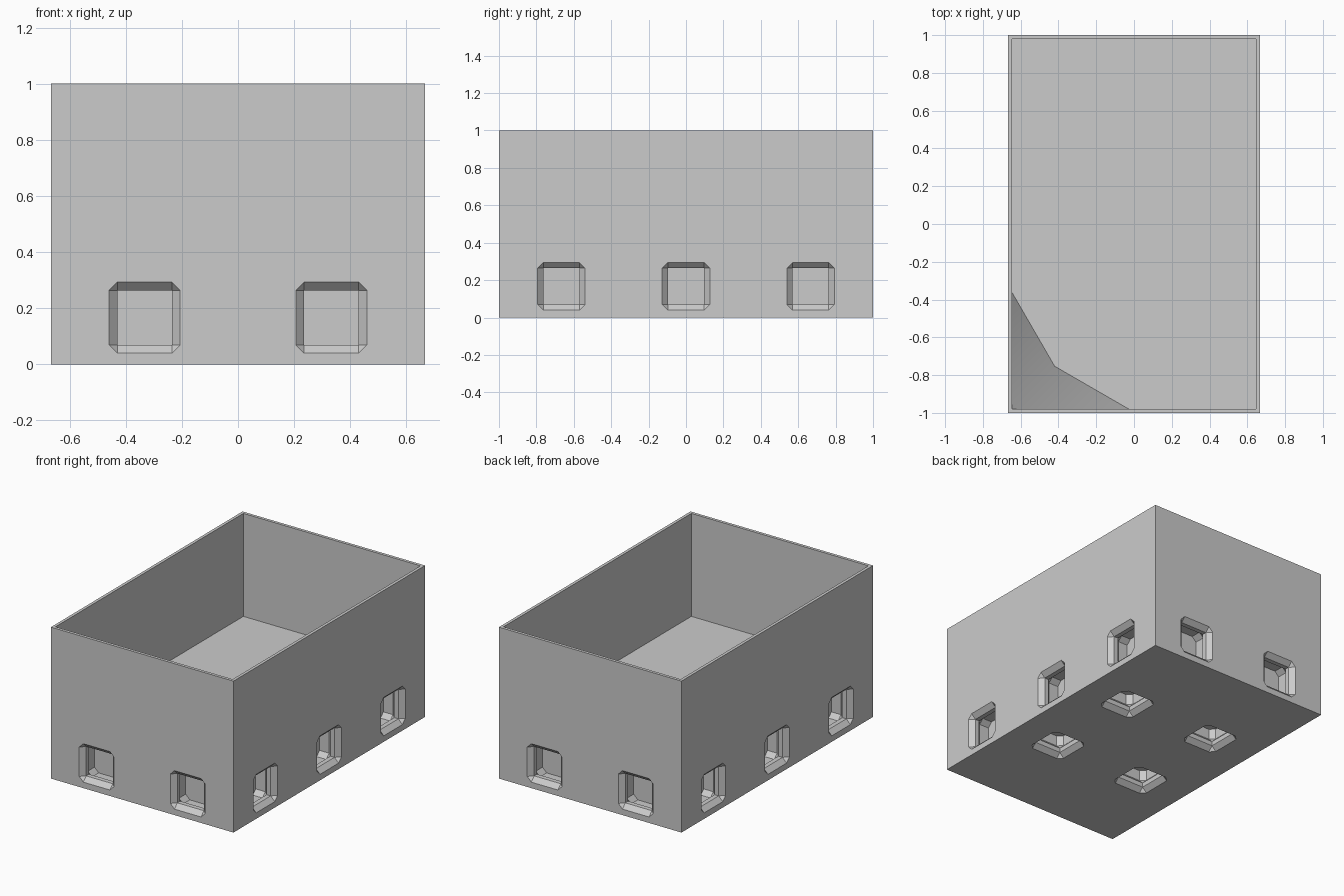
import bpy, bmesh
from mathutils import Vector, Matrix

W, D, H = 0.667, 1.0, 1.0      # half width, half depth, height
WALL, FLOOR = 0.02, 0.32
CELL = 0.333

if "Cube" in bpy.data.objects:
    bpy.data.objects.remove(bpy.data.objects["Cube"])

grey = bpy.data.materials.new("plain_grey")
grey.use_nodes = True
colour = (0.6, 0.6, 0.6, 1)
grey.diffuse_color = colour
grey.node_tree.nodes["Principled BSDF"].inputs["Base Color"].default_value = colour


def add_object(name, bm):
    bmesh.ops.recalc_face_normals(bm, faces=bm.faces)
    mesh = bpy.data.meshes.new(name)
    bm.to_mesh(mesh)
    bm.free()
    mesh.materials.append(grey)
    obj = bpy.data.objects.new(name, mesh)
    bpy.context.collection.objects.link(obj)
    return obj


def add_block(bm, x, y, z0, z1):
    m = Matrix.Translation((0, 0, (z0 + z1) / 2)) @ Matrix.Diagonal((2 * x, 2 * y, z1 - z0, 1))
    bmesh.ops.create_cube(bm, size=1, matrix=m)


# Socket profile: depth, half size, corner cut
SOCKET = [(-0.01, 0.127, 0.03), (0, 0.127, 0.03), (0.03, 0.097, 0), (0.06, 0.097, 0),
          (0.09, 0.127, 0.03), (0.16, 0.127, 0.03)]


def add_socket(bm, origin, inward):
    inward = Vector(inward)
    up = Vector((0, 1, 0)) if inward.z else Vector((0, 0, 1))
    side = up.cross(inward)
    rings = []
    for depth, s, c in SOCKET:
        k = s - c
        pts = [(s, -k), (s, k), (k, s), (-k, s), (-s, k), (-s, -k), (-k, -s), (k, -s)]
        rings.append([bm.verts.new(Vector(origin) + inward * depth + side * a + up * b)
                      for a, b in pts])
    for lo, hi in zip(rings, rings[1:]):
        for i in range(8):
            j = (i + 1) % 8
            bm.faces.new((lo[i], lo[j], hi[j], hi[i]))
    bm.faces.new(rings[0])
    bm.faces.new(rings[-1])


def cut(obj, cutter):
    cutter.hide_render = True
    mod = obj.modifiers.new("cut", "BOOLEAN")
    mod.operation, mod.solver, mod.object = "DIFFERENCE", "EXACT", cutter
    bpy.context.view_layer.objects.active = obj
    bpy.ops.object.modifier_apply(modifier=mod.name)
    bpy.data.objects.remove(cutter)


# Open box with a thick base
bm = bmesh.new()
add_block(bm, W, D, 0, H)
box = add_object("box", bm)
bm = bmesh.new()
add_block(bm, W - WALL, D - WALL, FLOOR, H + 0.1)
cut(box, add_object("inside_cutter", bm))

# Connector sockets on the four sides and underneath
bm = bmesh.new()
mid = CELL / 2
for s in (-1, 1):
    for x in (-CELL, CELL):
        add_socket(bm, (x, s * D, mid), (0, -s, 0))
        add_socket(bm, (x, s * CELL, 0), (0, 0, 1))
    for y in (-2 * CELL, 0, 2 * CELL):
        add_socket(bm, (s * W, y, mid), (-s, 0, 0))
bmesh.ops.remove_doubles(bm, verts=bm.verts, dist=0.0005)
cut(box, add_object("socket_cutter", bm))

# Sloped scoop filling one inner corner
bm = bmesh.new()
cx, cy = -W + WALL, -D + WALL
foot = [bm.verts.new((cx + a, cy + b, FLOOR)) for a, b in ((0, 0.62), (0.227, 0.227), (0.62, 0))]
top = bm.verts.new((cx, cy, H))
for a, b in zip(foot, foot[1:]):
    bm.faces.new((top, a, b)).smooth = True
scoop = add_object("corner_scoop", bm)
if scoop.data.polygons[0].normal.z < 0:
    scoop.data.flip_normals()
